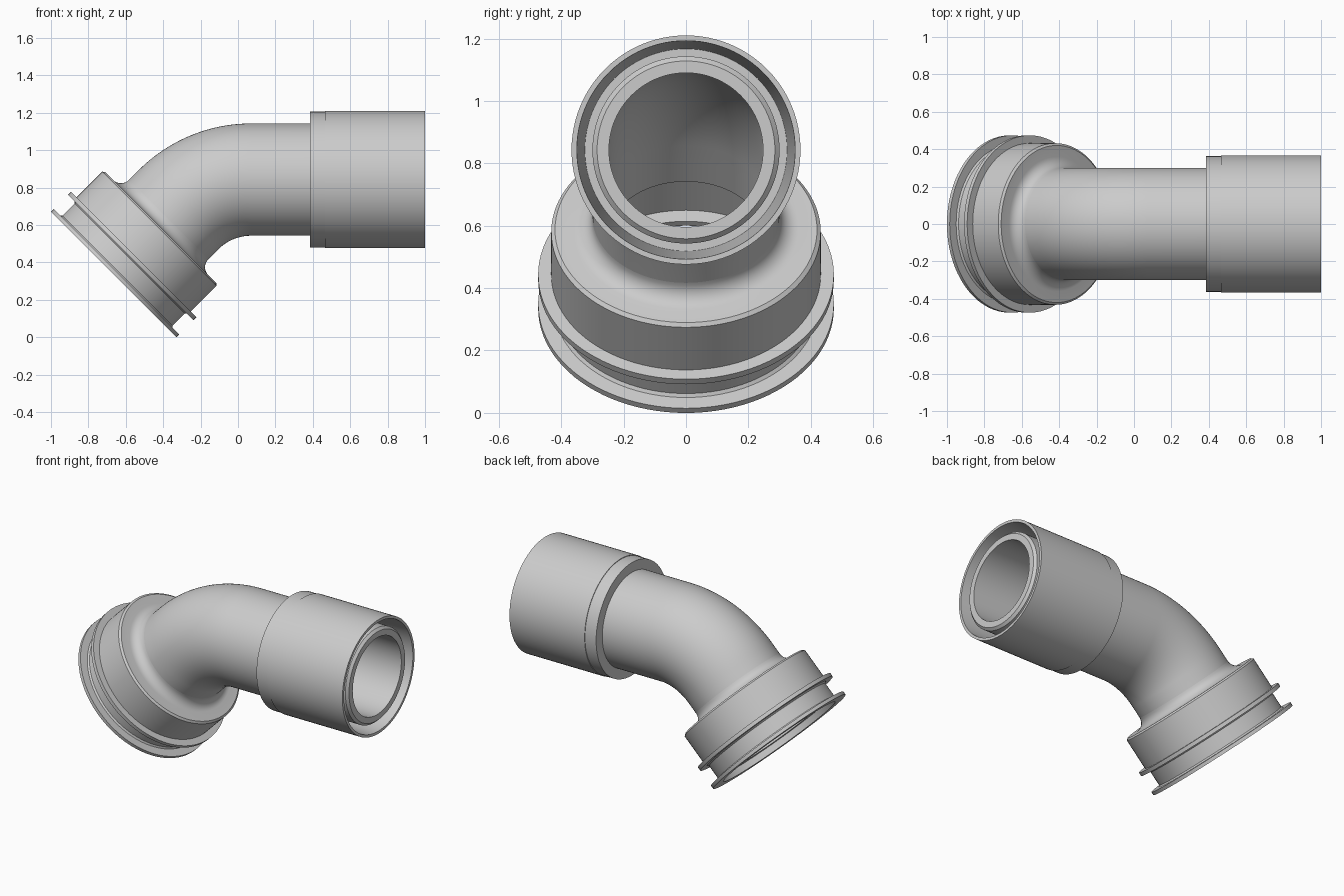
import bpy, bmesh
from math import pi, sin, cos, tan, radians
from mathutils import Vector

cube = bpy.data.objects.get("Cube")
if cube:
    bpy.data.objects.remove(cube)

grey = bpy.data.materials.new("light_grey")
grey.use_nodes = True
colour = (0.6, 0.6, 0.6, 1)
grey.diffuse_color = colour
grey.node_tree.nodes["Principled BSDF"].inputs["Base Color"].default_value = colour

# Centre line: straight socket, 45 degree bend, straight pipe
SIDES = 96
BEND_R, ANGLE = 0.55, pi / 4
START = Vector((-0.665, 0, 0.335))
AXIS_Z = 0.843
BEND_START = (AXIS_Z - START.z) / sin(ANGLE) - BEND_R * tan(ANGLE / 2)
BEND_END = BEND_START + BEND_R * ANGLE
BEND_X = START.x + BEND_START * cos(ANGLE) + BEND_R * sin(ANGLE)


def frame(s):
    """Position and slope of the centre line at distance s."""
    if s < BEND_START:
        return START + s * Vector((cos(ANGLE), 0, sin(ANGLE))), ANGLE
    if s < BEND_END:
        a = (BEND_END - s) / BEND_R
        return Vector((BEND_X - BEND_R * sin(a), 0, AXIS_Z - BEND_R * (1 - cos(a)))), a
    return Vector((BEND_X + s - BEND_END, 0, AXIS_Z)), 0


def at_x(x):
    """Distance along the centre line for a position on the straight pipe."""
    return BEND_END + x - BEND_X


def sweep(name, profile):
    """Turn a closed (distance, radius) profile around the centre line."""
    bm = bmesh.new()
    rings = []
    for s, r in profile:
        pos, a = frame(s)
        up = Vector((-sin(a), 0, cos(a)))
        side = Vector((0, 1, 0))
        rings.append([bm.verts.new(pos + r * (cos(t) * up + sin(t) * side))
                      for t in (2 * pi * k / SIDES for k in range(SIDES))])
    for i, ring in enumerate(rings):
        nxt = rings[(i + 1) % len(rings)]
        for k in range(SIDES):
            j = (k + 1) % SIDES
            bm.faces.new((ring[k], ring[j], nxt[j], nxt[k]))
    bmesh.ops.recalc_face_normals(bm, faces=bm.faces)
    mesh = bpy.data.meshes.new(name)
    bm.to_mesh(mesh)
    bm.free()
    mesh.materials.append(grey)
    obj = bpy.data.objects.new(name, mesh)
    bpy.context.collection.objects.link(obj)
    bpy.ops.object.select_all(action='DESELECT')
    obj.select_set(True)
    bpy.context.view_layer.objects.active = obj
    bpy.ops.object.shade_smooth_by_angle(angle=radians(30))
    return obj


PIPE_R, BORE_R = 0.30, 0.247
FILLET, SHOULDER = 0.06, 0.356
NECK_TOP = SHOULDER + FILLET

# Lower socket: two flanges, collar, shoulder fillet and stepped inside
fillet = [(NECK_TOP - FILLET * cos(a), PIPE_R + FILLET * (1 - sin(a)))
          for a in (pi / 2 * k / 8 for k in range(9))]
socket = [(0, 0.40), (0, 0.474), (0.021, 0.474), (0.021, 0.425), (0.03, 0.416),
          (0.121, 0.416), (0.13, 0.425), (0.13, 0.474), (0.153, 0.474),
          (0.153, 0.432), (SHOULDER - 0.01, 0.432), (SHOULDER, 0.42)]
inside = [(NECK_TOP, BORE_R), (0.328, BORE_R), (0.328, 0.385),
          (0.06, 0.385), (0.06, 0.335), (0.04, 0.335), (0.04, 0.40)]
sweep("lower_socket", socket + fillet + inside)

# Bent pipe with a chamfered open end
bend = [BEND_START + (BEND_END - BEND_START) * k / 24 for k in range(25)]
stations = [NECK_TOP] + bend
tip = at_x(0.99)
sweep("elbow_pipe",
      [(s, PIPE_R) for s in stations]
      + [(tip - 0.015, PIPE_R), (tip, 0.285), (tip, BORE_R)]
      + [(s, BORE_R) for s in reversed(stations)])

# Outer sleeve with a tapered recess around the pipe end
sleeve = [(0.386, 0.295), (0.386, 0.363), (0.465, 0.363), (0.465, 0.367),
          (1.0, 0.367), (1.0, 0.35), (0.5, 0.324), (0.5, 0.295)]
sweep("end_sleeve", [(at_x(x), r) for x, r in sleeve])
